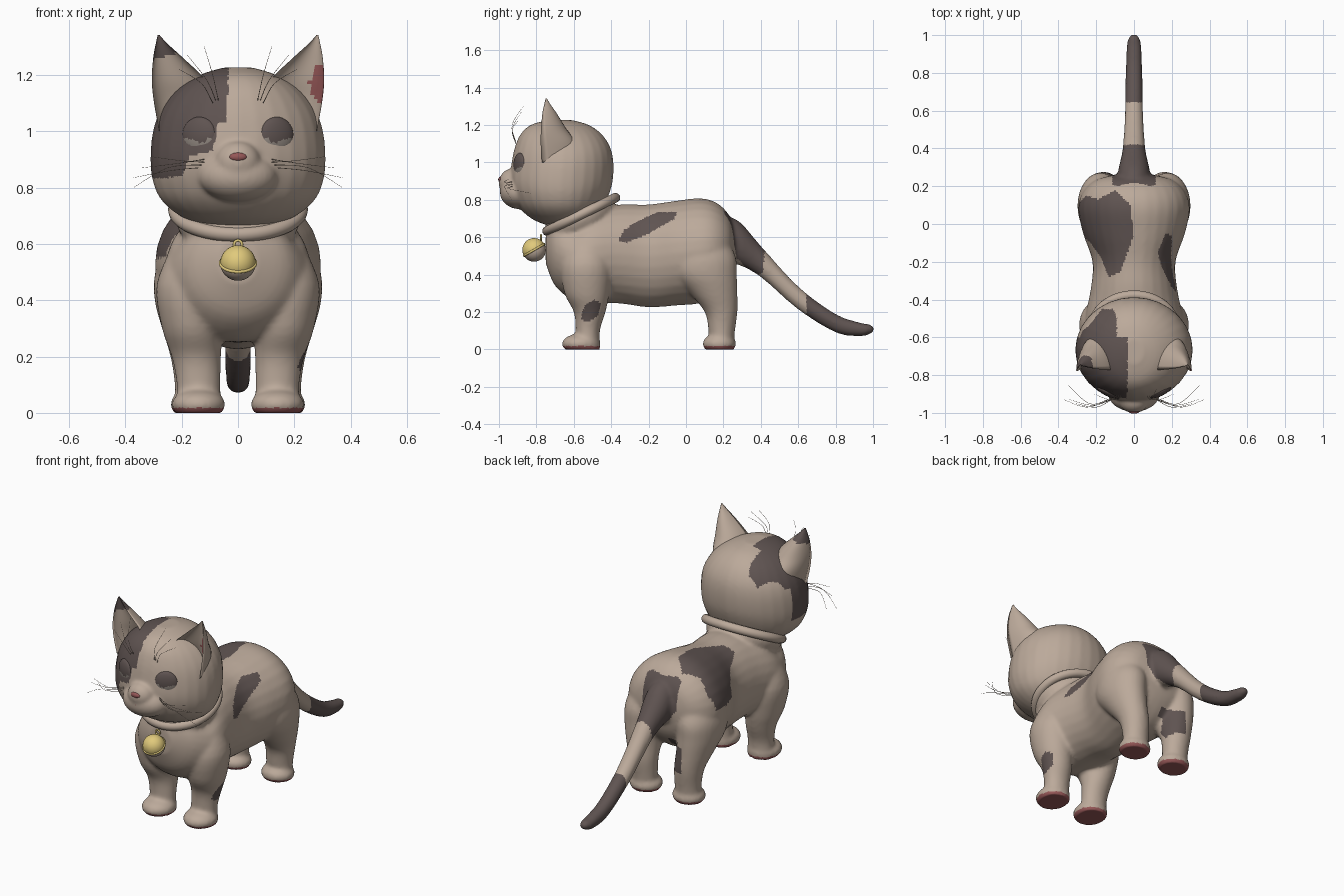
import bpy, bmesh, math
from mathutils import Vector, Matrix

if "Cube" in bpy.data.objects:
    bpy.data.objects.remove(bpy.data.objects["Cube"])

def mat(name, rgb):
    m = bpy.data.materials.new(name)
    m.diffuse_color = (*rgb, 1)
    m.use_nodes = True
    m.node_tree.nodes["Principled BSDF"].inputs["Base Color"].default_value = m.diffuse_color
    return m

CREAM = mat("cream_fur", (0.50, 0.40, 0.325))
DARK = mat("dark_fur", (0.115, 0.088, 0.083))
PINK = mat("pink_skin", (0.30, 0.095, 0.095))
GOLD = mat("yellow_bell", (0.75, 0.59, 0.20))
GREY = mat("eye_grey", (0.30, 0.26, 0.23))

# ---------- helpers ----------
def finish(bm, name, mats, rule=None, angle=60):
    bmesh.ops.recalc_face_normals(bm, faces=bm.faces)
    me = bpy.data.meshes.new(name)
    bm.to_mesh(me)
    bm.free()
    ob = bpy.data.objects.new(name, me)
    bpy.context.collection.objects.link(ob)
    paint(ob, mats, rule)
    return ob

def paint(ob, mats, rule):
    ob.data.materials.clear()
    for m in mats:
        ob.data.materials.append(m)
    for p in ob.data.polygons:
        p.use_smooth = True
        p.material_index = rule(p.center, p.normal) if rule else 0

def spline(rows, steps=4):
    """Catmull-Rom through rows of numbers."""
    out = []
    for i in range(len(rows) - 1):
        a, b, c, d = (rows[max(0, min(len(rows) - 1, i + k))] for k in (-1, 0, 1, 2))
        for s in range(steps):
            t = s / steps
            out.append([q + 0.5 * t * (r - p + t * (2*p - 5*q + 4*r - s_ + t * (3*(q - r) + s_ - p)))
                        for p, q, r, s_ in zip(a, b, c, d)])
    return out + [list(rows[-1])]

def skin(bm, rings):
    vs = [[bm.verts.new(p) for p in r] for r in rings]
    n = len(vs[0])
    for a, b in zip(vs, vs[1:]):
        for i in range(n):
            bm.faces.new((a[i], a[(i + 1) % n], b[(i + 1) % n], b[i]))
    bm.faces.new(vs[0][::-1])
    bm.faces.new(vs[-1])

CIRCLE = [(math.cos(k * math.tau / 28), math.sin(k * math.tau / 28)) for k in range(28)]

def loft_y(bm, rows):  # y, z centre, x radius, z radius
    skin(bm, [[(rx * c, y, zc + rz * s) for c, s in CIRCLE] for y, zc, rx, rz in spline(rows)])

def loft_z(bm, rows):  # z, x centre, y front, y back, x radius
    skin(bm, [[(xc + rx * c, (f + b) / 2 + (b - f) / 2 * s, z) for c, s in CIRCLE]
              for z, xc, f, b, rx in spline(rows)])

def ball(bm, loc, rad, rot=Matrix()):
    m = Matrix.Translation(loc) @ rot @ Matrix.Diagonal((*rad, 1))
    bmesh.ops.create_uvsphere(bm, u_segments=32, v_segments=20, radius=1, matrix=m)

def fuse(ob, voxel, smooth, mats, rule):
    """Union the overlapping shells into one soft skin, then paint it."""
    r = ob.modifiers.new("fuse", 'REMESH')
    r.mode, r.voxel_size = 'VOXEL', voxel
    s = ob.modifiers.new("soften", 'SMOOTH')
    s.factor, s.iterations = 0.5, smooth
    me = bpy.data.meshes.new_from_object(ob.evaluated_get(bpy.context.evaluated_depsgraph_get()))
    ob.modifiers.clear()
    ob.data = me
    for v in me.vertices:
        v.co.z = max(v.co.z, 0)
    paint(ob, mats, rule)

def inside(u, v, poly):
    hit = False
    for (a, b), (c, d) in zip(poly, poly[1:] + poly[:1]):
        if (b > v) != (d > v) and u < a + (v - b) * (c - a) / (d - b):
            hit = not hit
    return hit

# ---------- body, legs and tail ----------
BACK = [(-.31, .1), (-.25, .15), (-.19, .13), (-.1, .18), (-.02, .1), (0, -.05), (-.07, -.25),
        (-.13, -.28), (-.18, -.17), (-.23, -.1), (-.31, -.03)]
FLANK = [(-.36, .58), (-.32, .57), (-.2, .62), (-.06, .70), (-.05, .735), (-.15, .735), (-.25, .69), (-.33, .64)]
LEG = [(-.565, .16), (-.54, .24), (-.49, .265), (-.455, .25), (-.47, .18), (-.53, .145)]
INNER = [(.15, .22), (.19, .36), (.28, .34), (.28, .2), (.2, .17)]
TAIL = [(.2, .74), (.28, .72), (.42, .53), (.415, .41), (.36, .40), (.27, .49), (.25, .6)]

def body_rule(c, n):
    if c.z < 0.018 and c.y < 0.4:
        return 2
    if c.y > 0.645 or (abs(c.x) < .115 and inside(c.y, c.z, TAIL)):
        return 1
    if c.z > .55 and inside(c.x, c.y, BACK):
        return 1
    if c.x > .05 and inside(c.y, c.z, FLANK) or c.x > .15 and inside(c.y, c.z, LEG):
        return 1
    return int(-.16 < c.x < -.03 and inside(c.y, c.z, INNER))

bm = bmesh.new()
loft_y(bm, [(-.75, .54, .07, .08), (-.70, .52, .18, .18), (-.6, .48, .25, .22), (-.5, .50, .26, .25),
            (-.35, .51, .23, .265), (-.2, .50, .22, .275), (-.05, .515, .27, .28), (.08, .528, .295, .28),
            (.17, .54, .27, .24), (.235, .55, .2, .16), (.26, .55, .1, .07)])
loft_y(bm, [(.13, .60, .08, .12), (.27, .575, .085, .12), (.4, .47, .06, .084), (.6, .275, .048, .062),
            (.8, .14, .044, .05), (.93, .107, .04, .037), (.985, .108, .03, .026), (1.005, .108, .012, .01)])
ball(bm, (0, -.565, .70), (.225, .2, .13), Matrix.Rotation(math.radians(26), 4, 'X'))
for s in (1, -1):
    loft_z(bm, [(-.01, .14*s, -.59, -.46, .08), (.1, .14*s, -.59, -.46, .078), (.2, .148*s, -.60, -.43, .088),
                (.3, .163*s, -.65, -.41, .107), (.45, .175*s, -.67, -.40, .115), (.58, .15*s, -.63, -.43, .09)])
    loft_z(bm, [(-.01, .148*s, .13, .25, .075), (.1, .148*s, .12, .262, .077), (.2, .155*s, .10, .275, .085),
                (.3, .17*s, .02, .275, .1), (.4, .178*s, -.07, .272, .118), (.5, .172*s, -.08, .265, .122),
                (.62, .15*s, -.04, .2, .1)])
    ball(bm, (.14*s, -.56, .03), (.096, .104, .055))
    ball(bm, (.145*s, .178, .03), (.096, .09, .055))
body = finish(bm, "body", [CREAM])
fuse(body, 0.011, 8, [CREAM, DARK, PINK], body_rule)

# ---------- head ----------
FACE = [(-.035, 1.25), (-.035, 1.13), (-.06, 1.08), (-.075, 1.0), (-.09, .93), (-.17, .91), (-.2, .84),
        (-.33, .83), (-.33, 1.05), (-.24, 1.12), (-.15, 1.25)]
CROWN = [(-.04, -.95), (-.045, -.7), (-.09, -.62), (-.09, -.5), (-.11, -.45), (-.17, -.45), (-.24, -.54),
         (-.32, -.6), (-.32, -.95)]

def head_rule(c, n):
    front = c.y < -.6 and inside(c.x, c.z, FACE)
    return int(front or (c.z > 1.03 and inside(c.x, c.y, CROWN)))

bm = bmesh.new()
loft_z(bm, [(.65, 0, -.7, -.55, .08), (.69, 0, -.81, -.5, .19), (.75, 0, -.885, -.45, .268),
            (.82, 0, -.925, -.415, .302), (.9, 0, -.942, -.392, .311), (1.0, 0, -.932, -.388, .302),
            (1.08, 0, -.915, -.405, .272), (1.15, 0, -.885, -.45, .215), (1.2, 0, -.83, -.52, .135),
            (1.226, 0, -.74, -.61, .05)])
ball(bm, (0, -.89, .84), (.14, .105, .09))
ball(bm, (0, -.935, .89), (.08, .066, .075))
head = finish(bm, "head", [CREAM])
fuse(head, 0.009, 8, [CREAM, DARK], head_rule)

# ---------- ears: rounded back, hollow front ----------
EAR = [(1.0, .08, .28, -.77, -.57), (1.1, .09, .298, -.777, -.585), (1.18, .115, .306, -.775, -.64),
       (1.26, .195, .301, -.768, -.69), (1.31, .25, .292, -.758, -.725), (1.342, .279, .285, -.75, -.744)]
for s, side in ((1, "right"), (-1, "left")):
    rings = []
    for z, xi, xo, f, b in spline(EAR, 6):
        xc, r = (xi + xo) / 2, (xo - xi) / 2
        a = [math.pi * k / 16 for k in range(17)]
        ring = [(xc + r * math.cos(t), f + (b - f) * math.sin(t)) for t in a]
        ring += [(xc - r * math.cos(t), f + .45 * (b - f) * math.sin(t)) for t in a[1:-1]]
        rings.append([(s * x, y, z) for x, y in ring])
    bm = bmesh.new()
    skin(bm, rings)

    def ear_rule(c, n, s=s):
        if s < 0:
            return int(c.z > 1.265 + .3 * (c.x + .26))
        return 2 if n.y < -.05 and c.x > .25 + .4 * abs(c.z - 1.17) and 1.1 < c.z < 1.235 else 0
    finish(bm, "ear_" + side, [CREAM, DARK, PINK], ear_rule)

# ---------- eyes with a pale lower crescent ----------
for s, side in ((1, "right"), (-1, "left")):
    bm = bmesh.new()
    ball(bm, (.136*s, -.888, .985), (.066, .024, .066), Matrix.Rotation(s * math.radians(24), 4, 'Z')
         @ Matrix.Rotation(math.pi / 2, 4, 'X') @ Matrix.Diagonal((1, .066/.024, .024/.066, 1)))

    def eye_rule(c, n, s=s):
        d = math.hypot(c.x - .136*s, c.z - 1.0)
        return int(c.z < .975 and .04 < d < .064)
    finish(bm, "eye_" + side, [DARK, GREY], eye_rule)

# ---------- nose and mouth ----------
for name, loc, rad in (("nose", (0, -.99, .908), (.031, .014, .016)), ("mouth", (0, -.982, .85), (.01, .012, .023))):
    bm = bmesh.new()
    ball(bm, loc, rad)
    finish(bm, name, [PINK])

# ---------- collar and bell ----------
def ring(name, loc, major, minor, tilt, scale, m):
    bpy.ops.mesh.primitive_torus_add(major_segments=64, minor_segments=14, major_radius=major,
                                     minor_radius=minor, location=loc, rotation=(tilt, 0, 0))
    ob = bpy.context.object
    ob.name, ob.scale = name, scale
    paint(ob, [m], None)

ring("collar", (0, -.56, .722), .215, .026, math.radians(26), (1.03, .95, 1), CREAM)
axis = Vector((0, -.5, .87))
bell = Vector((0, -.812, .532))
bm = bmesh.new()
ball(bm, bell, (.063,) * 3, Matrix.Rotation(math.radians(30), 4, 'X'))
finish(bm, "bell", [GOLD, CREAM], lambda c, n: int((c - bell).dot(axis) < 0))
ring("bell_band", bell, .062, .006, math.radians(30), (1, 1, 1), GOLD)
ring("bell_loop", (0, -.775, .598), .014, .005, math.radians(90), (1, 1, 1), GOLD)

# ---------- whiskers ----------
WHISKERS = [((.12, -.93, .90), (.22, -.96, .885), (.34, -.93, .87)),
            ((.13, -.93, .88), (.25, -.97, .87), (.37, -.93, .80)),
            ((.12, -.93, .89), (.2, -.97, .895), (.31, -.95, .91)),
            ((.14, -.93, .87), (.24, -.95, .86), (.37, -.83, .835)),
            ((.07, -.91, 1.11), (.09, -.93, 1.20), (.12, -.87, 1.30)),
            ((.08, -.91, 1.11), (.11, -.93, 1.18), (.18, -.88, 1.27)),
            ((.09, -.91, 1.10), (.13, -.93, 1.17), (.21, -.9, 1.22))]
cu = bpy.data.curves.new("whiskers", 'CURVE')
cu.dimensions, cu.bevel_depth, cu.bevel_resolution = '3D', 0.0016, 1
for s in (1, -1):
    for w in WHISKERS:
        pts = spline(w, 5)
        sp = cu.splines.new('POLY')
        sp.points.add(len(pts) - 1)
        for i, (p, (x, y, z)) in enumerate(zip(sp.points, pts)):
            p.co = (s * x, y, z, 1)
            p.radius = 1 - .7 * i / len(pts)
cu.materials.append(CREAM)
bpy.context.collection.objects.link(bpy.data.objects.new("whiskers", cu))
